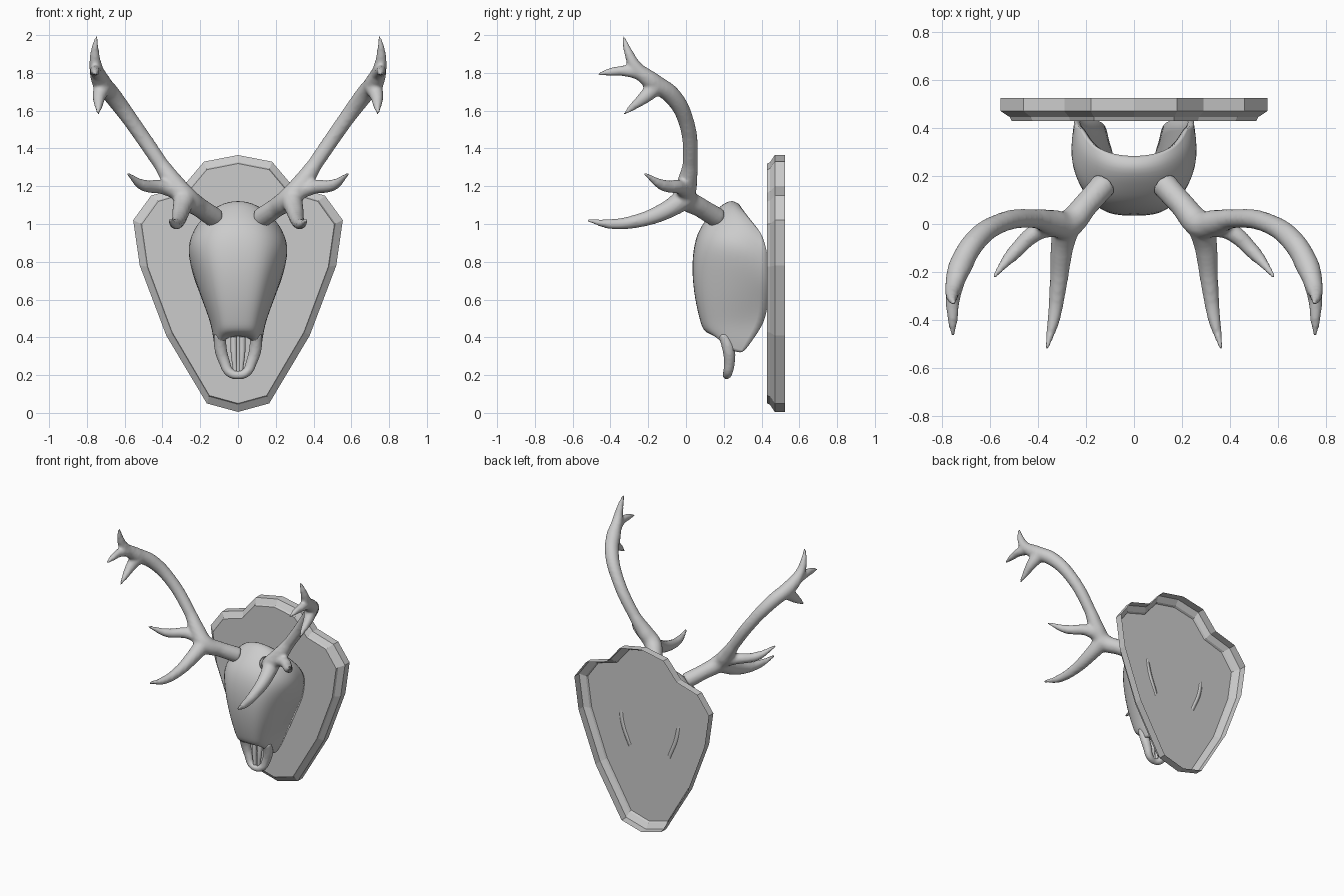
import bpy, bmesh

if "Cube" in bpy.data.objects:
    bpy.data.objects.remove(bpy.data.objects["Cube"])


def make_object(name, bm, angle=None):
    bmesh.ops.recalc_face_normals(bm, faces=bm.faces)
    me = bpy.data.meshes.new(name)
    bm.to_mesh(me)
    bm.free()
    ob = bpy.data.objects.new(name, me)
    bpy.context.collection.objects.link(ob)
    return ob


def tubes(name, paths, voxel, mirror=True):
    """Tapered tubes through (x, y, z, radius) points, fused into one smooth body."""
    cu = bpy.data.curves.new(name, 'CURVE')
    cu.dimensions = '3D'
    cu.bevel_depth = 1.0
    cu.bevel_resolution = 4
    cu.resolution_u = 8
    cu.use_fill_caps = True
    for path in paths:
        sp = cu.splines.new('BEZIER')
        sp.bezier_points.add(len(path) - 1)
        for bp, (x, y, z, r) in zip(sp.bezier_points, path):
            bp.co = (x, y, z)
            bp.radius = r
            bp.handle_left_type = bp.handle_right_type = 'AUTO'
    ob = bpy.data.objects.new(name, cu)
    bpy.context.collection.objects.link(ob)
    bpy.ops.object.select_all(action='DESELECT')
    ob.select_set(True)
    bpy.context.view_layer.objects.active = ob
    bpy.ops.object.convert(target='MESH')
    ob = bpy.context.view_layer.objects.active
    rm = ob.modifiers.new('fuse', 'REMESH')
    rm.mode = 'VOXEL'
    rm.voxel_size = voxel
    rm.use_smooth_shade = True
    sm = ob.modifiers.new('soften', 'SMOOTH')
    sm.iterations = 4
    if mirror:
        ob.modifiers.new('mirror', 'MIRROR').use_mirror_merge = False
    return ob


# Wall plaque: faceted shield with a stepped front edge, open at the back
half = [(0, 1.365), (.18, 1.33), (.29, 1.2), (.46, 1.15), (.555, 1.02),
        (.52, .78), (.38, .41), (.165, .05), (0, 0.005)]
outline = half + [(-x, z) for x, z in half[-2:0:-1]]
bm = bmesh.new()
rings = []
for y, inset in [(.43, .045), (.445, .038), (.47, 0), (.525, 0)]:
    sx, sz = 1 - inset / .555, 1 - inset / .68
    rings.append([bm.verts.new((x * sx, y, .685 + (z - .685) * sz)) for x, z in outline])
n = len(outline)
for a, b in zip(rings, rings[1:]):
    for i in range(n):
        bm.faces.new((a[i], a[(i + 1) % n], b[(i + 1) % n], b[i]))
front = bm.faces.new(rings[0])
bmesh.ops.triangulate(bm, faces=[front])
make_object('wall_plaque', bm)

# Skull shell: rows from crown to nose, each from the centre line round to the rim
rows = [
    [(0, .28, 1.11), (.09, .29, 1.09), (.16, .32, 1.05), (.20, .36, 1.0), (.22, .40, .95)],
    [(0, .23, 1.145), (.1, .24, 1.12), (.18, .27, 1.05), (.235, .33, .98), (.25, .42, .89)],
    [(0, .14, 1.07), (.12, .15, 1.05), (.2, .2, 1.0), (.265, .29, .93), (.25, .43, .84)],
    [(0, .05, .97), (.13, .06, .96), (.235, .13, .91), (.28, .28, .87), (.245, .435, .77)],
    [(0, .025, .78), (.12, .03, .78), (.19, .10, .78), (.25, .25, .76), (.225, .435, .68)],
    [(0, .045, .6), (.09, .05, .6), (.15, .10, .6), (.2, .26, .6), (.18, .435, .59)],
    [(0, .075, .48), (.08, .08, .48), (.12, .13, .48), (.15, .25, .48), (.14, .42, .48)],
    [(0, .095, .42), (.075, .1, .42), (.11, .15, .42), (.13, .24, .40), (.13, .34, .37)],
    [(0, .19, .405), (.06, .19, .40), (.10, .20, .35), (.115, .25, .33), (.11, .30, .31)],
]
bm = bmesh.new()
grid = [[bm.verts.new(p) for p in row] for row in rows]
for a, b in zip(grid, grid[1:]):
    for i in range(4):
        bm.faces.new((a[i], b[i], b[i + 1], a[i + 1]))
skull = make_object('skull', bm)
for p in skull.data.polygons:
    p.use_smooth = True
mir = skull.modifiers.new('mirror', 'MIRROR')
mir.use_clip = True
sub = skull.modifiers.new('smooth', 'SUBSURF')
sub.levels = sub.render_levels = 2
sol = skull.modifiers.new('thickness', 'SOLIDIFY')
sol.thickness = .025
# thickness goes towards the inside of the shell
centre_face = skull.data.polygons[12]
sol.offset = -1 if centre_face.normal.y < 0 else 1

# Upper jaw tip: U-shaped loop around the nasal opening
side = [(.095, .20, .42, .032), (.092, .225, .34, .034), (.072, .23, .27, .03), (.045, .222, .215, .026)]
loop = side + [(0, .215, .2, .022)] + [(-x, y, z, r) for x, y, z, r in side[::-1]]
tubes('jaw_tip', [loop], .009, mirror=False)

# Two slim bones inside the nasal opening
tubes('nasal_bones', [[(.022, .23, .43, .019), (.022, .225, .32, .018), (.014, .22, .21, .012)]], .007)

# Antlers: pedicle and beam, brow tine, side tine, two crown tines
tubes('antlers', [
    [(.12, .17, 1.03, .055), (.2, .08, 1.085, .052), (.275, .0, 1.14, .06), (.335, .005, 1.21, .055),
     (.41, .022, 1.32, .04), (.565, .0, 1.545, .042), (.665, -.075, 1.68, .048),
     (.725, -.18, 1.755, .05), (.752, -.265, 1.83, .036), (.758, -.305, 1.91, .024),
     (.748, -.335, 2.0, .007)],
    [(.28, .0, 1.14, .06), (.30, -.1, 1.075, .048), (.315, -.25, 1.018, .037),
     (.335, -.4, 1.0, .027), (.365, -.525, 1.02, .008)],
    [(.3, .0, 1.17, .05), (.4, -.03, 1.195, .038), (.5, -.12, 1.205, .031), (.588, -.225, 1.27, .008)],
    [(.735, -.21, 1.79, .04), (.755, -.32, 1.81, .03), (.755, -.40, 1.805, .022), (.755, -.47, 1.79, .007)],
    [(.715, -.16, 1.73, .05), (.735, -.215, 1.675, .036), (.738, -.27, 1.63, .024), (.74, -.33, 1.58, .007)],
], .011)
